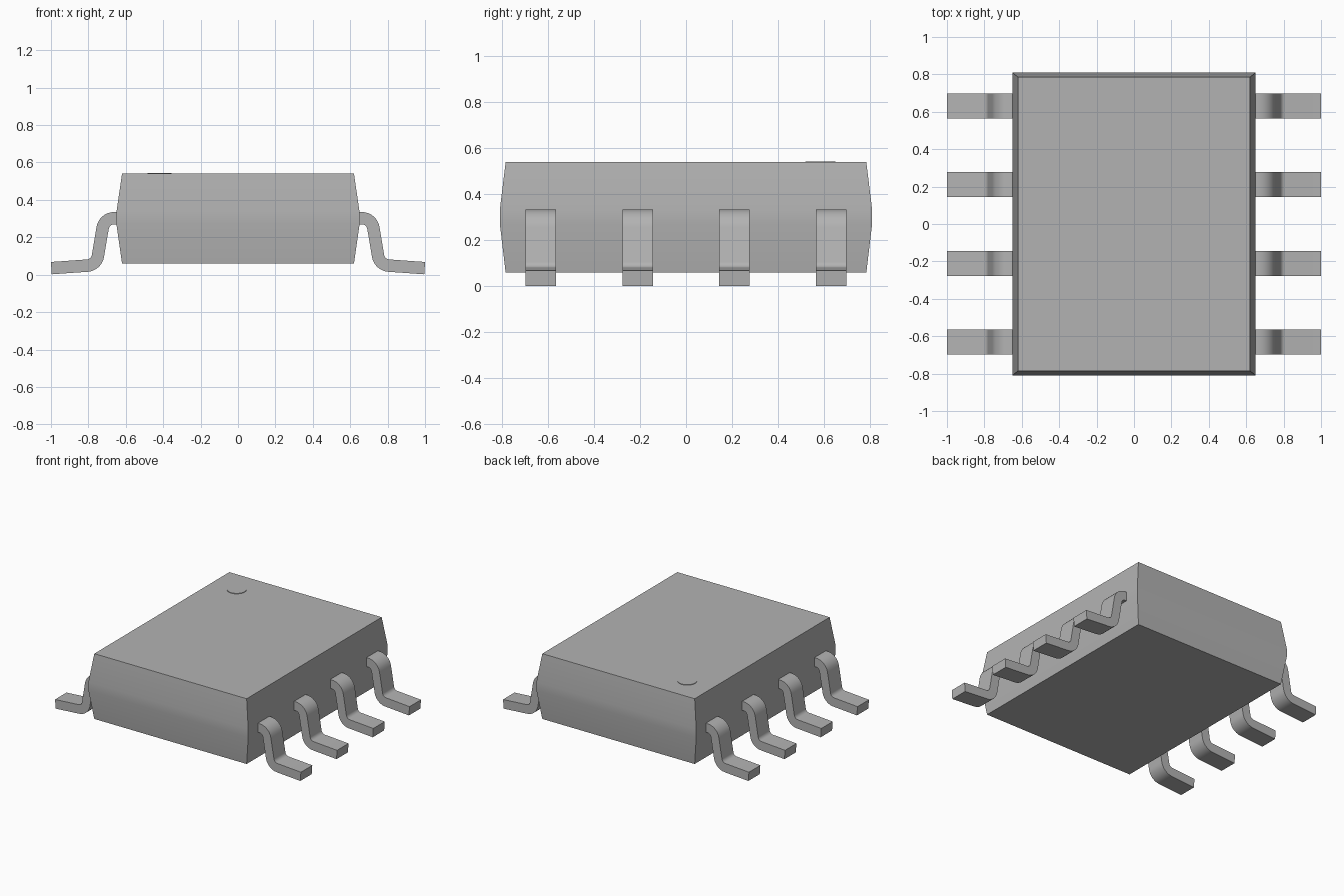
import bpy, bmesh, math
from mathutils import Vector

cube = bpy.data.objects.get("Cube")
if cube:
    bpy.data.objects.remove(cube, do_unlink=True)

grey = bpy.data.materials.new("plain grey")
grey.use_nodes = True
COLOUR = (0.45, 0.45, 0.45, 1)
grey.diffuse_color = COLOUR
grey.node_tree.nodes["Principled BSDF"].inputs["Base Color"].default_value = COLOUR


def finish(name, bm):
    """Turn a bmesh into a smooth-shaded object that keeps its sharp edges."""
    bmesh.ops.recalc_face_normals(bm, faces=bm.faces)
    mesh = bpy.data.meshes.new(name)
    bm.to_mesh(mesh)
    bm.free()
    mesh.materials.append(grey)
    obj = bpy.data.objects.new(name, mesh)
    bpy.context.collection.objects.link(obj)
    bpy.ops.object.select_all(action="DESELECT")
    obj.select_set(True)
    bpy.context.view_layer.objects.active = obj
    bpy.ops.object.shade_smooth_by_angle(angle=math.radians(30))
    return obj


def fillet(prev, corner, nxt, radius, steps=8):
    """Points and normals along an arc that rounds a corner."""
    d_in, d_out = (corner - prev).normalized(), (nxt - corner).normalized()
    turn = d_in.angle_signed(d_out) * -1
    start = corner - d_in * radius * math.tan(abs(turn) / 2)
    side = math.copysign(1, turn)
    centre = start + Vector((-d_in.y, d_in.x)) * radius * side
    base = math.atan2(d_in.y, d_in.x)
    result = []
    for i in range(steps + 1):
        a = base + turn * i / steps
        normal = Vector((-math.sin(a), math.cos(a)))
        result.append((centre - normal * radius * side, normal))
    return result


# Body: stacked rectangles tapering away from a narrow middle band
bm = bmesh.new()
rings = []
for hx, hy, z in ((0.62, 0.785, 0.06), (0.65, 0.81, 0.27),
                  (0.65, 0.81, 0.335), (0.62, 0.785, 0.54)):
    rings.append([bm.verts.new((sx * hx, sy * hy, z))
                  for sx, sy in ((-1, -1), (1, -1), (1, 1), (-1, 1))])
for low, high in zip(rings, rings[1:]):
    for i in range(4):
        j = (i + 1) % 4
        bm.faces.new((low[i], low[j], high[j], high[i]))
bm.faces.new(rings[0])
bm.faces.new(rings[-1])
finish("body", bm)

# Round marker in the back right corner of the top
bm = bmesh.new()
bmesh.ops.create_cone(bm, cap_ends=True, segments=32, radius1=0.065,
                      radius2=0.065, depth=0.008)
bmesh.ops.translate(bm, verts=bm.verts, vec=(-0.42, 0.585, 0.54))
finish("corner_marker", bm)

# Gull-wing lead: a bent strip profile in x and z, extruded along y
THICK, WIDTH = 0.066, 0.133
root, shoulder = Vector((0.64, 0.302)), Vector((0.715, 0.302))
ankle, toe = Vector((0.757, 0.052)), Vector((0.998, 0.035))


def end(point, direction):
    d = direction.normalized()
    return point, Vector((-d.y, d.x))


path = ([end(root, shoulder - root)]
        + fillet(root, shoulder, ankle, 0.062)
        + fillet(shoulder, ankle, toe, 0.062)
        + [end(toe, toe - ankle)])
outline = [p + n * THICK / 2 for p, n in path]
outline += [p - n * THICK / 2 for p, n in reversed(path)]


def lead(name, side, y):
    bm = bmesh.new()
    verts = [bm.verts.new((side * p.x, y - WIDTH / 2, p.y)) for p in outline]
    cap = bm.faces.new(verts)
    extruded = bmesh.ops.extrude_face_region(bm, geom=[cap], use_keep_orig=True)
    moved = [v for v in extruded["geom"] if isinstance(v, bmesh.types.BMVert)]
    bmesh.ops.translate(bm, verts=moved, vec=(0, WIDTH, 0))
    finish(name, bm)


for side, label in ((1, "left"), (-1, "right")):
    for i in range(4):
        lead(f"{label}_lead_{i + 1}", side, (i - 1.5) * 0.421)
